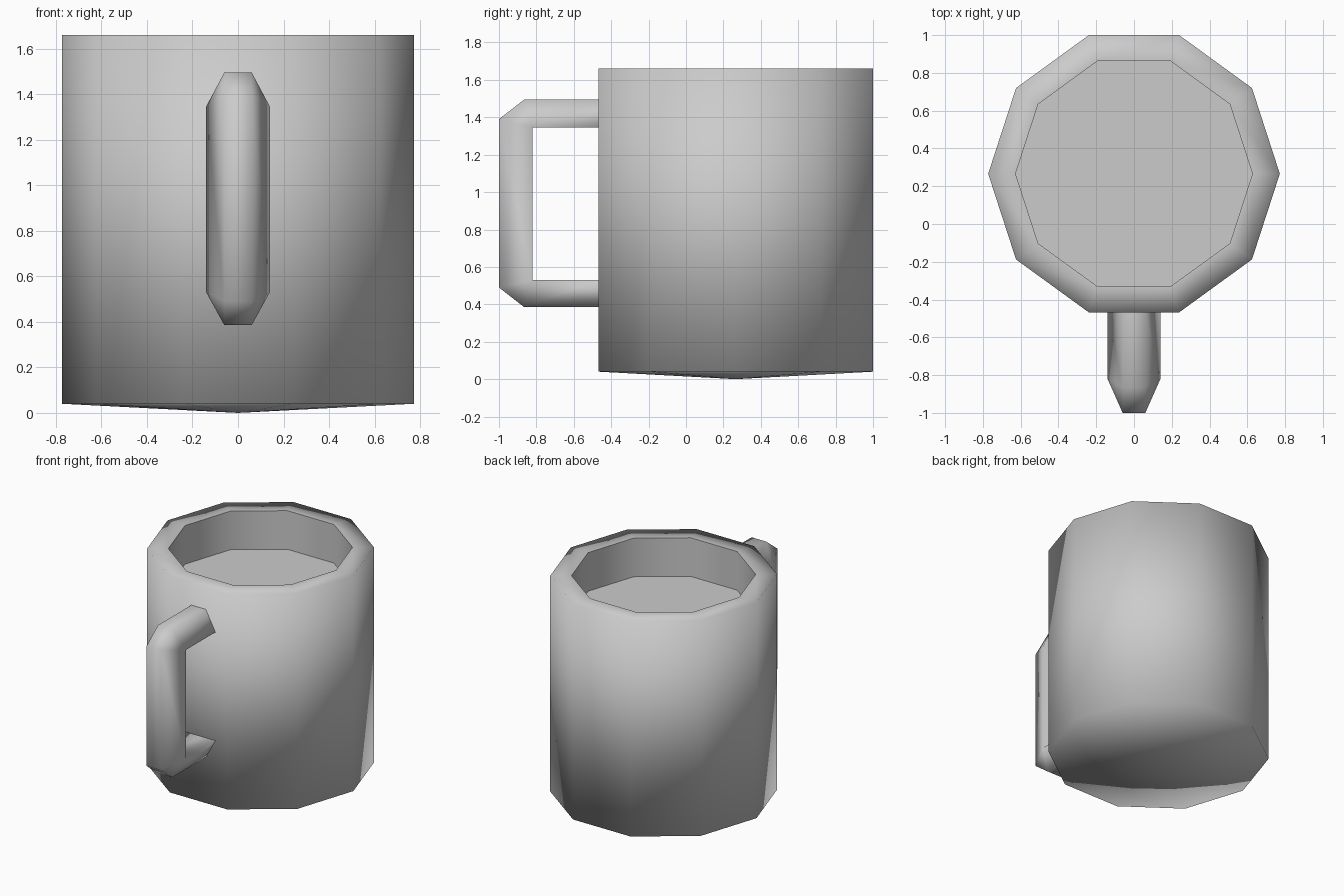
import bpy, bmesh
from math import tau
from mathutils import Vector

if "Cube" in bpy.data.objects:
    bpy.data.objects.remove(bpy.data.objects["Cube"], do_unlink=True)

SIDES, CENTRE_Y = 10, 0.266
OUTER, INNER = 0.772, 0.627
RIM, FLOOR = 1.66, 1.37

grey = bpy.data.materials.new("plain_grey")
grey.use_nodes = True
grey.diffuse_color = (0.6, 0.6, 0.6, 1)
grey.node_tree.nodes["Principled BSDF"].inputs["Base Color"].default_value = grey.diffuse_color


def finish(bm, name, y=0.0):
    """Clean up, smooth and link one part."""
    bmesh.ops.remove_doubles(bm, verts=bm.verts, dist=0.001)
    bmesh.ops.recalc_face_normals(bm, faces=bm.faces)
    for face in bm.faces:
        face.smooth = True
    mesh = bpy.data.meshes.new(name)
    bm.to_mesh(mesh)
    bm.free()
    mesh.materials.append(grey)
    obj = bpy.data.objects.new(name, mesh)
    obj.location.y = y
    bpy.context.collection.objects.link(obj)


def lathe(name, profile):
    """Revolve an (r, z) profile about the cup's axis."""
    bm = bmesh.new()
    verts = [bm.verts.new((r, 0, z)) for r, z in profile]
    edges = [bm.edges.new(pair) for pair in zip(verts, verts[1:])]
    bmesh.ops.spin(bm, geom=verts + edges, axis=(0, 0, 1), cent=(0, 0, 0),
                   angle=tau, steps=SIDES, use_merge=True)
    bmesh.ops.remove_doubles(bm, verts=bm.verts, dist=0.001)
    # crisp mouth and floor edges, soft everywhere else
    for edge in bm.edges:
        a, b = (v.co for v in edge.verts)
        if abs(a.z - b.z) < 0.001 and all(abs(p.xy.length - INNER) < 0.01 for p in (a, b)):
            edge.smooth = False
    finish(bm, name, CENTRE_Y)


# cup body with shallow pointed base, flat rim and raised inner floor
lathe("cup_body", [(0, 0), (OUTER, 0.04), (OUTER, RIM), (INNER, RIM), (INNER, FLOOR), (0, FLOOR)])

# handle: narrow chamfered outer path, wide square inner path, as (y, z)
ROOT = -0.465
outer = [(ROOT, 1.495), (-0.865, 1.495), (-1, 1.39), (-1, 0.49), (-0.865, 0.385), (ROOT, 0.385)]
inner = [(ROOT, 1.345), (-0.82, 1.345), (-0.82, 1.345), (-0.82, 0.53), (-0.82, 0.53), (ROOT, 0.53)]
bm = bmesh.new()
sections = []
for o, i in zip(outer, inner):
    corners = [(-0.06, *o), (0.06, *o), (0.14, *i), (-0.14, *i)]
    sections.append([bm.verts.new(Vector(c)) for c in corners])
for a, b in zip(sections, sections[1:]):
    for k in range(4):
        n = (k + 1) % 4
        bm.faces.new((a[k], a[n], b[n], b[k]))
finish(bm, "handle")
